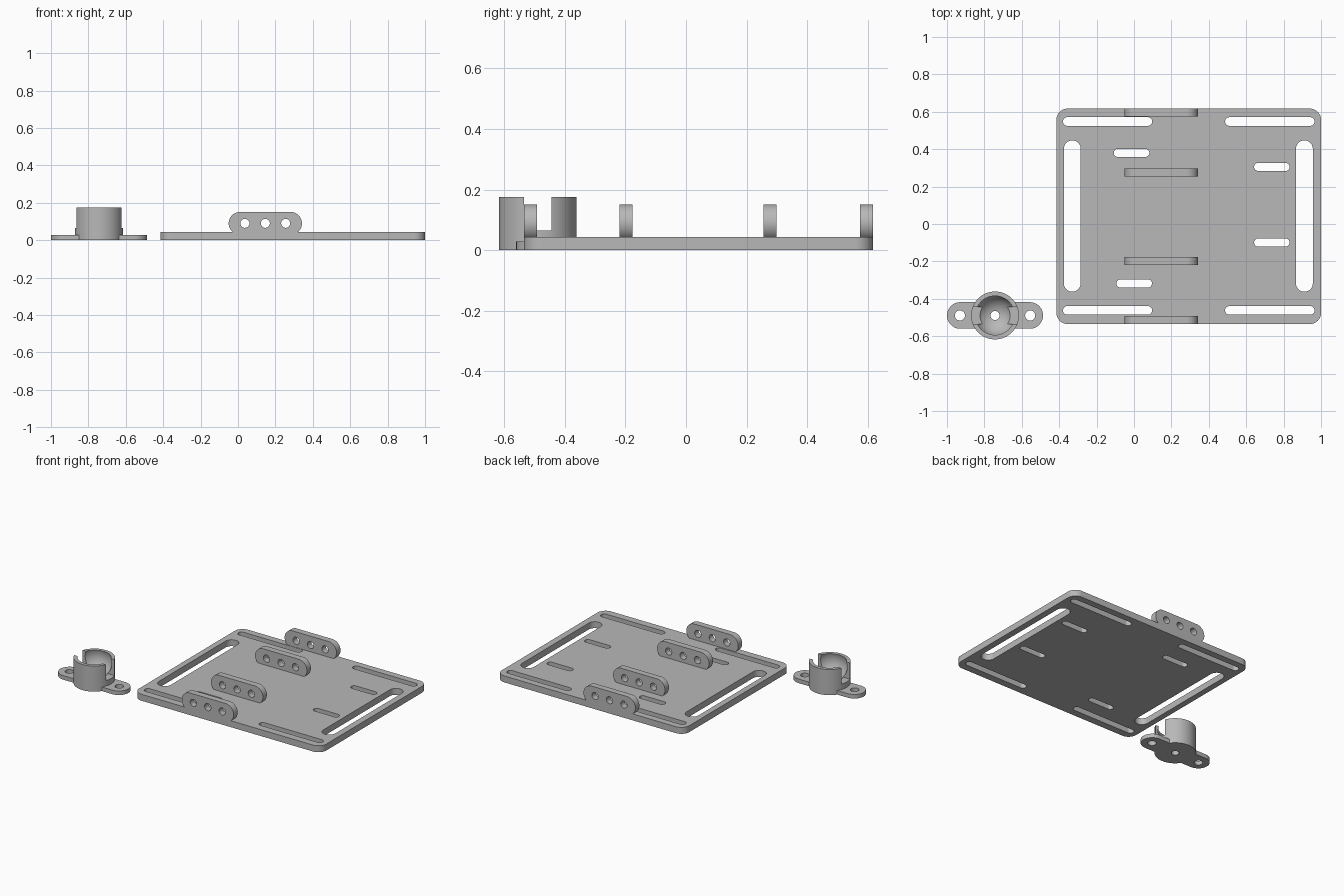
import bpy, bmesh, math
from mathutils import Matrix, Vector

cube = bpy.data.objects.get("Cube")
if cube:
    bpy.data.objects.remove(cube)

GREY = (0.48, 0.48, 0.48, 1)
mat = bpy.data.materials.new("matte grey")
mat.use_nodes = True
mat.diffuse_color = GREY
mat.node_tree.nodes["Principled BSDF"].inputs["Base Color"].default_value = GREY


def rounded(x0, x1, y0, y1, r, steps=12):
    """Outline of a rectangle with round corners (slot or disc at full radius)."""
    corners = [(x1 - r, y1 - r), (x0 + r, y1 - r), (x0 + r, y0 + r), (x1 - r, y0 + r)]
    pts = []
    for q, (cx, cy) in enumerate(corners):
        for i in range(steps + 1):
            a = (q + i / steps) * math.pi / 2
            p = Vector((cx + r * math.cos(a), cy + r * math.sin(a)))
            if not pts or (p - pts[-1]).length > 1e-5:
                pts.append(p)
    if (pts[0] - pts[-1]).length < 1e-5:
        pts.pop()
    return pts


def slot(x0, x1, y, width):
    return rounded(x0, x1, y - width / 2, y + width / 2, width / 2)


def disc(x, y, r):
    return rounded(x - r, x + r, y - r, y + r, r)


def finish(obj):
    obj.data.materials.clear()
    obj.data.materials.append(mat)
    bpy.ops.object.select_all(action='DESELECT')
    bpy.context.view_layer.objects.active = obj
    obj.select_set(True)
    bpy.ops.object.shade_smooth_by_angle(angle=math.radians(30))


def evaluated_mesh(obj):
    return bpy.data.meshes.new_from_object(obj.evaluated_get(bpy.context.evaluated_depsgraph_get()))


def add_object(name, mesh):
    obj = bpy.data.objects.new(name, mesh)
    bpy.context.collection.objects.link(obj)
    return obj


def extruded(name, outlines, thickness, matrix=Matrix()):
    """Flat part from an outer outline and its holes, rising from zero."""
    curve = bpy.data.curves.new(name, 'CURVE')
    curve.dimensions = '2D'
    curve.fill_mode = 'BOTH'
    curve.extrude = thickness / 2
    for pts in outlines:
        spline = curve.splines.new('POLY')
        spline.points.add(len(pts) - 1)
        for point, p in zip(spline.points, pts):
            point.co = (p.x, p.y, 0, 1)
        spline.use_cyclic_u = True
    source = add_object("outline", curve)
    mesh = evaluated_mesh(source)
    bpy.data.objects.remove(source)
    mesh.transform(matrix @ Matrix.Translation((0, 0, thickness / 2)))
    bm = bmesh.new()
    bm.from_mesh(mesh)
    bmesh.ops.remove_doubles(bm, verts=bm.verts, dist=1e-5)
    bmesh.ops.recalc_face_normals(bm, faces=bm.faces)
    bm.to_mesh(mesh)
    bm.free()
    finish(add_object(name, mesh))


# Base plate with its slots
outlines = [rounded(-0.415, 1.0, -0.535, 0.617, 0.06)]
for y in (0.548, -0.462):
    outlines += [slot(-0.38, 0.097, y, 0.046), slot(0.487, 0.965, y, 0.046)]
for x in (-0.33, 0.911):
    outlines.append(rounded(x - 0.045, x + 0.045, -0.362, 0.447, 0.045))
for x, y in ((-0.108, 0.38), (-0.094, -0.318), (0.642, 0.305), (0.642, -0.099)):
    outlines.append(slot(x, x + 0.19, y, 0.043))
extruded("base_plate", outlines, 0.044)

# Upright lugs, each with three holes
lug = [slot(-0.05, 0.342, 0.09, 0.122)]
lug += [disc(x, 0.09, 0.024) for x in (0.037, 0.146, 0.255)]
for name, back in (("front_lug", -0.492), ("inner_front_lug", -0.177),
                   ("inner_back_lug", 0.298), ("back_lug", 0.617)):
    extruded(name, lug, 0.043,
             Matrix.Translation((0, back, 0)) @ Matrix.Rotation(math.pi / 2, 4, 'X'))

# Ball holder: mounting ears
CX, CY = -0.743, -0.489
ears = [slot(-1.0, CX * 2 + 1.0, CY, 0.142), disc(CX, CY, 0.05)]
ears += [disc(CX + s * 0.188, CY, 0.027) for s in (-1, 1)]
extruded("holder_ears", ears, 0.028)

# Ball holder: round cup with a spherical hollow and a drain hole
OUTER, HOLE, TOP, BALL, BALL_Z = 0.128, 0.024, 0.175, 0.11, 0.14
start = -math.acos(HOLE / BALL)
end = math.asin((TOP - BALL_Z) / BALL)
profile = [(HOLE, 0), (OUTER, 0), (OUTER, TOP)]
for i in range(21):
    a = end + (start - end) * i / 20
    profile.append((BALL * math.cos(a), BALL_Z + BALL * math.sin(a)))
bm = bmesh.new()
verts = [bm.verts.new((r, 0, z)) for r, z in profile]
edges = [bm.edges.new((verts[i - 1], v)) for i, v in enumerate(verts)]
bmesh.ops.spin(bm, geom=verts + edges, cent=(0, 0, 0), axis=(0, 0, 1),
               angle=math.tau, steps=64, use_duplicate=False)
bmesh.ops.remove_doubles(bm, verts=bm.verts, dist=1e-5)
bmesh.ops.recalc_face_normals(bm, faces=bm.faces)
mesh = bpy.data.meshes.new("holder_cup")
bm.to_mesh(mesh)
bm.free()
cup = add_object("holder_cup", mesh)
cup.location = (CX, CY, 0)

# Side notches cut through the cup wall
bpy.ops.mesh.primitive_cube_add(size=1, location=(CX, CY, 0.165))
cutter = bpy.context.object
cutter.name = "notch_cutter"
cutter.scale = (0.4, 0.09, 0.2)
cutter.hide_render = True
cut = cup.modifiers.new("notches", 'BOOLEAN')
cut.operation = 'DIFFERENCE'
cut.solver = 'EXACT'
cut.object = cutter
bpy.context.view_layer.update()
cut_mesh = evaluated_mesh(cup)
cup.modifiers.clear()
cup.data = cut_mesh
bpy.data.objects.remove(cutter)
finish(cup)
